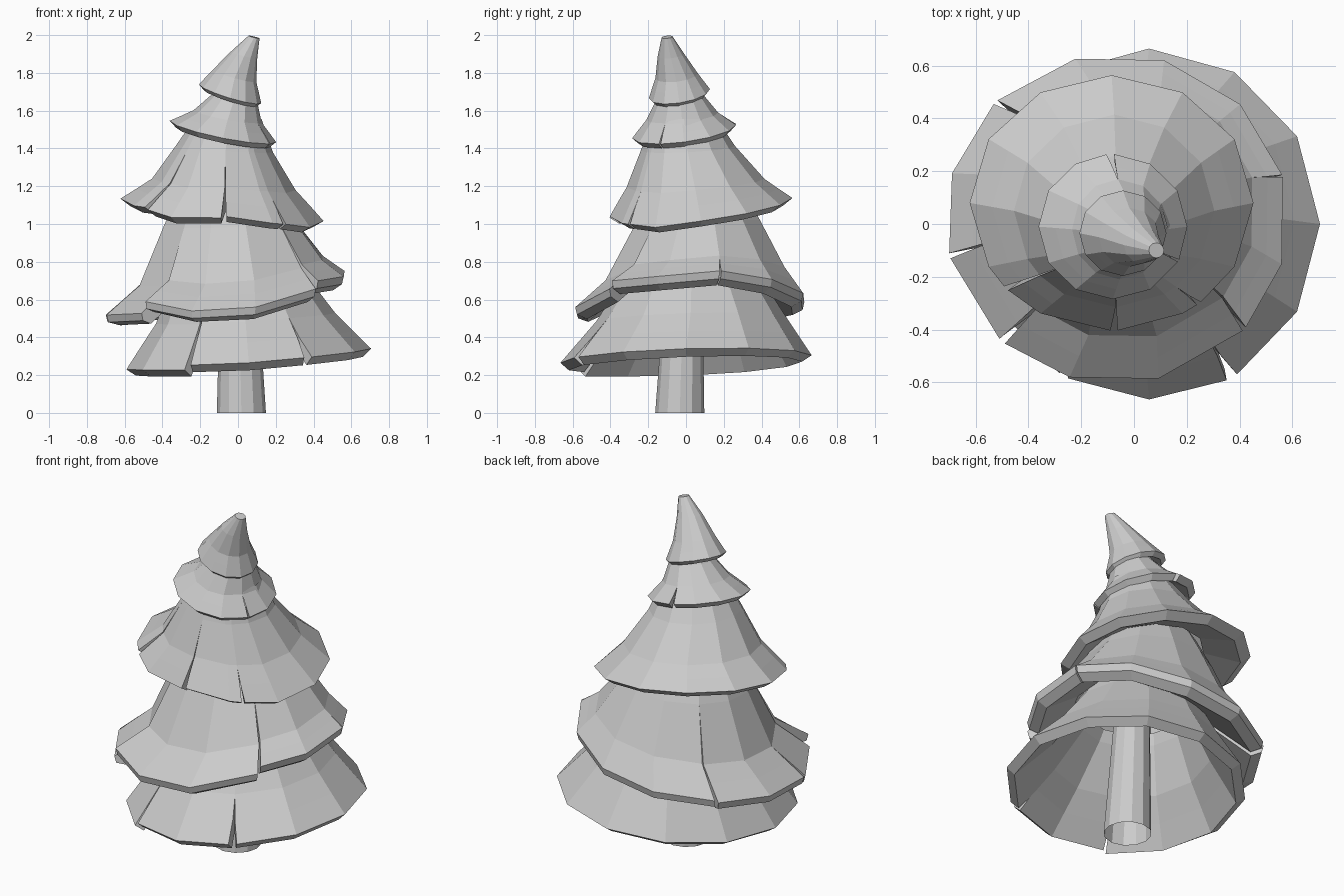
import bpy, bmesh
from math import cos, sin, radians

if "Cube" in bpy.data.objects:
    bpy.data.objects.remove(bpy.data.objects["Cube"])


def link(bm, name):
    me = bpy.data.meshes.new(name)
    bm.to_mesh(me)
    bm.free()
    ob = bpy.data.objects.new(name, me)
    bpy.context.collection.objects.link(ob)
    return ob


def wave(lifts, a):
    """Periodic linear interpolation through (angle, height) points."""
    if not lifts:
        return 0
    pts = [(lifts[-1][0] - 360, lifts[-1][1])] + lifts + [(lifts[0][0] + 360, lifts[0][1])]
    for (a0, h0), (a1, h1) in zip(pts, pts[1:]):
        if a0 <= a <= a1:
            return h0 + (h1 - h0) * (a - a0) / (a1 - a0)
    return 0


def tier(name, rings, slits, thick=0, phase=0, sides=12, cap=False, lifts=()):
    """Tilted skirt. ring = (cx, cy, rx, ry, z, slope_x, slope_y), top, hem, underside.
    slit = (angle, half gap in degrees, start ring, height step).
    With no thickness the last rings form the underside and slits get walls."""
    lifts = list(lifts)
    mid = tuple((a + b) / 2 for a, b in zip(rings[2], rings[3]))
    levels = [(i, r) for i, r in enumerate(rings)]
    levels.insert(3, (2.5, mid))
    # columns: (angle, side of slit, slit)
    cols = []
    for i in range(sides):
        a = (phase + i * 360 / sides) % 360
        if all(abs((a - s[0] + 180) % 360 - 180) > 7 for s in slits):
            cols.append((a, 0, None))
    for s in slits:
        cols += [(s[0] - .01, -1, s), (s[0] + .01, 1, s)]
    cols.sort(key=lambda c: c[0])
    bm = bmesh.new()
    grid = []
    for lv, (cx, cy, rx, ry, z, sx, sy) in levels:
        row = []
        for a, side, s in cols:
            if s:
                a = s[0]
            dz = wave(lifts, a) * max(0, min(1, (lv - 1) / 2))
            if s:
                k = max(0, min(1, (lv - s[2]) / (3 - s[2])))
                a += side * s[1] * k
                dz += side * s[3] * k
            dx, dy = rx * cos(radians(a)), ry * sin(radians(a))
            row.append(bm.verts.new((cx + dx, cy + dy, z + sx * dx + sy * dy + dz)))
        grid.append(row)
    n = len(cols)
    for r in range(len(grid) - 1):
        for i in range(n):
            j = (i + 1) % n
            s = cols[i][2]
            if s and cols[i][1] == -1:
                continue  # the slit itself stays open
            bm.faces.new((grid[r][i], grid[r + 1][i], grid[r + 1][j], grid[r][j]))
    if not thick:
        # slit walls
        for i, (a, side, s) in enumerate(cols):
            if s:
                first = max(k for k, (lv, _) in enumerate(levels) if lv <= s[2])
                wall = [grid[r][i] for r in range(first, len(grid))]
                bm.faces.new(wall if side > 0 else wall[::-1])
    if cap:
        bm.faces.new(grid[0])
    bmesh.ops.remove_doubles(bm, verts=bm.verts, dist=1e-5)
    ob = link(bm, name)
    if thick:
        mod = ob.modifiers.new("thickness", 'SOLIDIFY')
        mod.thickness = thick
        mod.offset = -1
    return ob


# Trunk: slightly leaning tapered open tube
bm = bmesh.new()
bmesh.ops.create_cone(bm, cap_ends=False, segments=12, radius1=.13, radius2=.098, depth=.7)
for v in bm.verts:
    v.co.z += .35
    v.co.x += .018 - .02 * v.co.z
    v.co.y += -.033 + .03 * v.co.z
link(bm, "trunk")

# Bottom tier
tier("branches_bottom", [
    (.0, .03, .325, .335, .78, .03, .02),
    (.01, .03, .35, .36, .72, .03, .02),
    (.04, .025, .475, .5, .5, .06, .03),
    (.057, 0, .648, .665, .285, .085, .03)],
    [(240, 1.6, 1.3, .012), (299, 2.0, 2.3, 0)], thick=.06)

# Second tier, with a rolled wavy hem
tier("branches_lower", [
    (-.05, .05, .27, .265, 1.17, 0, .03),
    (-.045, .06, .36, .345, 1.0, .04, .05),
    (-.035, .05, .5, .49, .75, .14, .08),
    (-.065, .02, .65, .625, .63, .16, .07),
    (-.065, .02, .64, .615, .59, .16, .07),
    (-.06, .02, .585, .56, .565, .16, .07),
    (0, .03, .35, .36, .72, .1, .05)],
    [(15, .4, 2.3, 0), (135, .9, 1.3, -.005), (193, .9, 2, 0),
     (228, 1.2, 1.3, .03), (318, .8, 1.2, .02)], phase=14,
    lifts=[(15, .01), (80, -.075), (135, -.045), (193, 0), (228, .03),
           (270, -.05), (295, -.055), (318, 0)])

# Middle tier
tier("branches_middle", [
    (-.05, -.01, .175, .17, 1.56, -.03, 0),
    (-.07, .01, .255, .25, 1.4, -.08, .05),
    (-.075, .05, .38, .365, 1.21, -.08, .08),
    (-.085, .08, .538, .484, 1.075, -.11, .13),
    (-.083, .078, .485, .435, 1.04, -.11, .13),
    (-.05, .055, .31, .295, 1.11, -.08, .1)],
    [(222, 1.2, 1.6, -.005), (271, 1.5, 1.8, .005), (308, 1.0, 2.4, 0)],
    lifts=[(0, 0), (200, 0), (222, .005), (245, -.02), (271, .025), (308, .01), (330, -.01)])

# Upper tier
tier("branches_upper", [
    (0, -.04, .085, .085, 1.75, -.1, .05),
    (-.02, -.03, .12, .125, 1.67, -.12, .08),
    (-.055, -.02, .18, .19, 1.57, -.18, .1),
    (-.08, -.01, .282, .275, 1.49, -.2, .13),
    (-.078, -.01, .25, .245, 1.46, -.2, .13),
    (-.055, -.005, .185, .18, 1.51, -.15, .1)],
    [(92, 3, 2, 0), (332, 1, 2, 0)])

# Crown with a blunt tip
tier("branches_top", [
    (.085, -.1, .029, .029, 1.99, -.25, .1),
    (.032, -.08, .07, .07, 1.895, -.25, .1),
    (-.018, -.05, .115, .112, 1.785, -.28, .12),
    (-.042, -.035, .165, .162, 1.69, -.3, .15),
    (-.04, -.035, .143, .14, 1.668, -.3, .15),
    (-.02, -.035, .095, .095, 1.71, -.2, .1)],
    [], cap=True)
